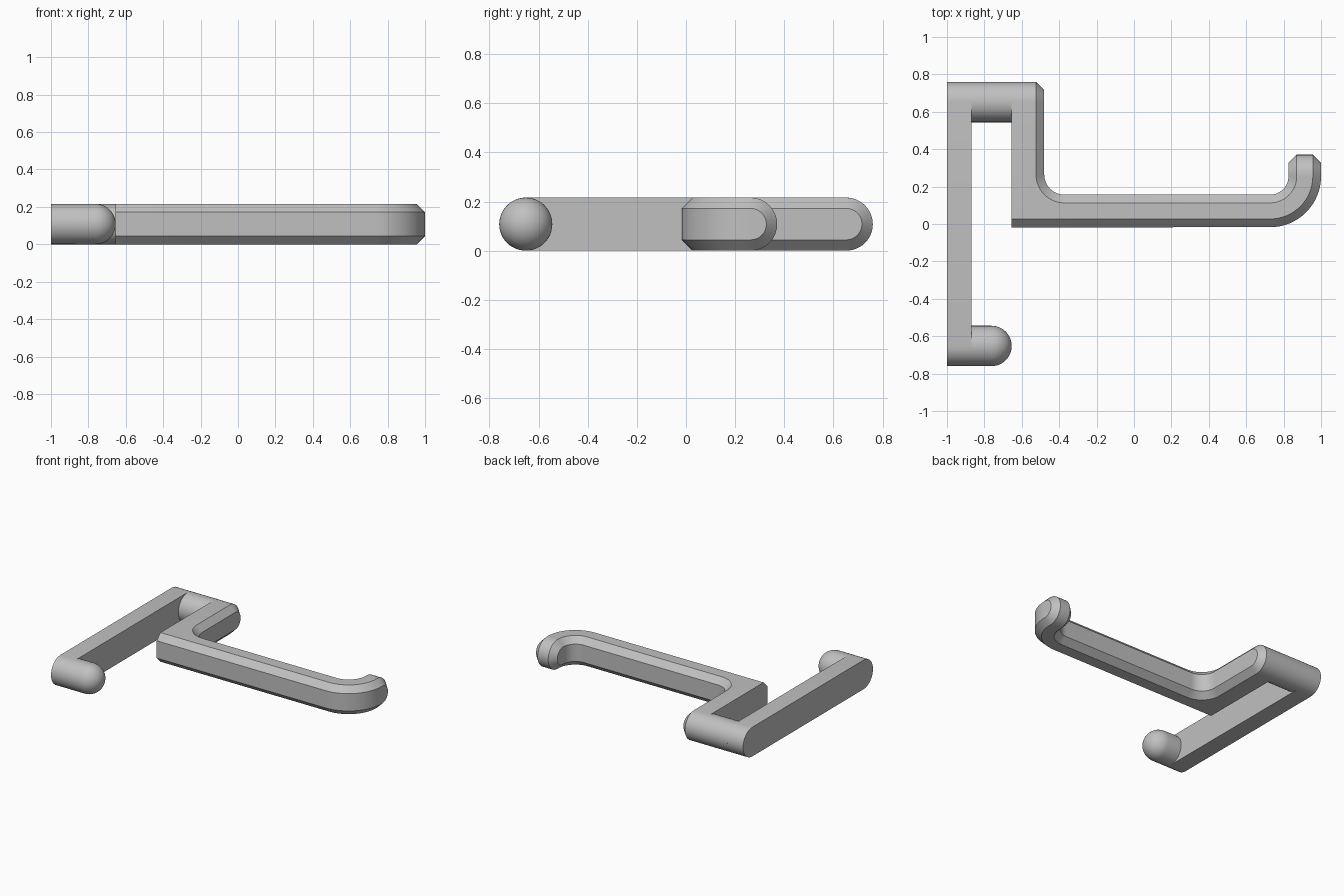
import bpy, bmesh, math
from math import cos, sin, pi

cube = bpy.data.objects.get("Cube")
if cube:
    bpy.data.objects.remove(cube, do_unlink=True)

R = 0.108            # half thickness of every part
C = 0.044            # chamfer width
X0, X1 = -0.654, -0.48   # arm walls
Y0, Y1 = -0.018, 0.157   # bar walls
PEG_Y = 0.652
PLATE_X = -0.87
N = 16

grey = bpy.data.materials.new("satin grey")
grey.use_nodes = True
colour = (0.53, 0.53, 0.53, 1)
grey.diffuse_color = colour
grey.node_tree.nodes["Principled BSDF"].inputs["Base Color"].default_value = colour


def finish(name, bm):
    bmesh.ops.remove_doubles(bm, verts=bm.verts, dist=1e-5)
    bmesh.ops.dissolve_degenerate(bm, edges=bm.edges, dist=1e-5)
    bmesh.ops.recalc_face_normals(bm, faces=bm.faces)
    mesh = bpy.data.meshes.new(name)
    bm.to_mesh(mesh)
    bm.free()
    obj = bpy.data.objects.new(name, mesh)
    bpy.context.collection.objects.link(obj)
    mesh.materials.append(grey)
    bpy.ops.object.select_all(action="DESELECT")
    obj.select_set(True)
    bpy.context.view_layer.objects.active = obj
    bpy.ops.object.shade_smooth_by_angle(angle=math.radians(30))
    return obj


def arc(cx, cy, r, a0, a1):
    angles = [math.radians(a0 + (a1 - a0) * i / N) for i in range(N + 1)]
    return [(cx + r * cos(a), cy + r * sin(a)) for a in angles]


def lathe_x(name, rings):
    """Round bar along x from (x, radius) rings."""
    bm = bmesh.new()
    loops = []
    for x, r in rings:
        loops.append([bm.verts.new((x, r * cos(2 * pi * k / 48), R + r * sin(2 * pi * k / 48)))
                      for k in range(48)])
    for a, b in zip(loops, loops[1:]):
        for k in range(48):
            j = (k + 1) % 48
            bm.faces.new((a[k], a[j], b[j], b[k]))
    bm.faces.new(loops[0])
    bm.faces.new(loops[-1])
    return finish(name, bm)


# Back plate with rounded ends
bm = bmesh.new()
outline = arc(PEG_Y, R, R, -90, 90) + arc(-PEG_Y, R, R, 90, 270)
plate = bm.faces.new([bm.verts.new((-1, y, z)) for y, z in outline])
ext = bmesh.ops.extrude_face_region(bm, geom=[plate])
bmesh.ops.translate(bm, vec=(PLATE_X + 1, 0, 0),
                    verts=[v for v in ext["geom"] if isinstance(v, bmesh.types.BMVert)])
finish("back_plate", bm)

# Domed peg and the pin joining plate to arm
dome = [(X0 - R + R * sin(i * pi / 24), R * cos(i * pi / 24)) for i in range(12)]
peg = lathe_x("domed_peg", [(PLATE_X, R)] + dome + [(X0, 0.0005)])
peg.location.y = -PEG_Y
pin = lathe_x("joining_pin", [(PLATE_X, R), (X0, R)])
pin.location.y = PEG_Y

# Arm, bar and hook: four lengthwise layers from outer wall to inner wall
HX, HY, TIP_Y = 0.728, 0.255, 0.263   # hook bend centre, tip rounding centre
BEND = 0.108                          # inner corner radius
half = N // 2


def layer(outer, inset):
    """Path of (x, y, half height); inset layers keep the full height."""
    edge = R if inset else R - C
    step = C if inset else 0
    if outer:
        flat = (X0, Y0 + C, R)
        path = [(X0, PEG_Y, R)] + [flat] * half
        path += [flat if inset else (X0, Y0, edge)] * (N + 1 - half)
        hook = 1 - HX - step
    else:
        corner = arc(X1 + BEND, Y1 + BEND, BEND + step, 180, 270)
        path = [(X1 - step, PEG_Y, edge)] + [(x, y, edge) for x, y in corner]
        hook = HY - Y1 + step
    path += [(x, y, edge) for x, y in arc(HX, HY, hook, -90, 0)]
    return path + [(HX + hook, TIP_Y, edge)]


bm = bmesh.new()
loops = []
for path in (layer(True, False), layer(True, True), layer(False, True), layer(False, False)):
    top = [(x, y, R + h) for x, y, h in path]
    bottom = [(x, y, R - h) for x, y, h in path]
    caps = []
    for x, y, h in (path[-1], path[0]):
        caps.append([(x, y + h * sin(pi * i / N), R + h * cos(pi * i / N)) for i in range(1, N)])
    points = top + caps[0] + bottom[::-1] + caps[1][::-1]
    loops.append([bm.verts.new(p) for p in points])
for a, b in zip(loops, loops[1:]):
    for k in range(len(a)):
        j = (k + 1) % len(a)
        bm.faces.new((a[k], a[j], b[j], b[k]))
# Side walls
count = len(path)
for ring in (loops[0], loops[-1]):
    low = ring[count + N - 1:2 * count + N - 1][::-1]
    for i in range(count - 1):
        bm.faces.new((ring[i], ring[i + 1], low[i + 1], low[i]))
    bm.faces.new(ring[count - 1:count + N])
    bm.faces.new(ring[2 * count + N - 2:] + ring[:1])
finish("hooked_arm", bm)
